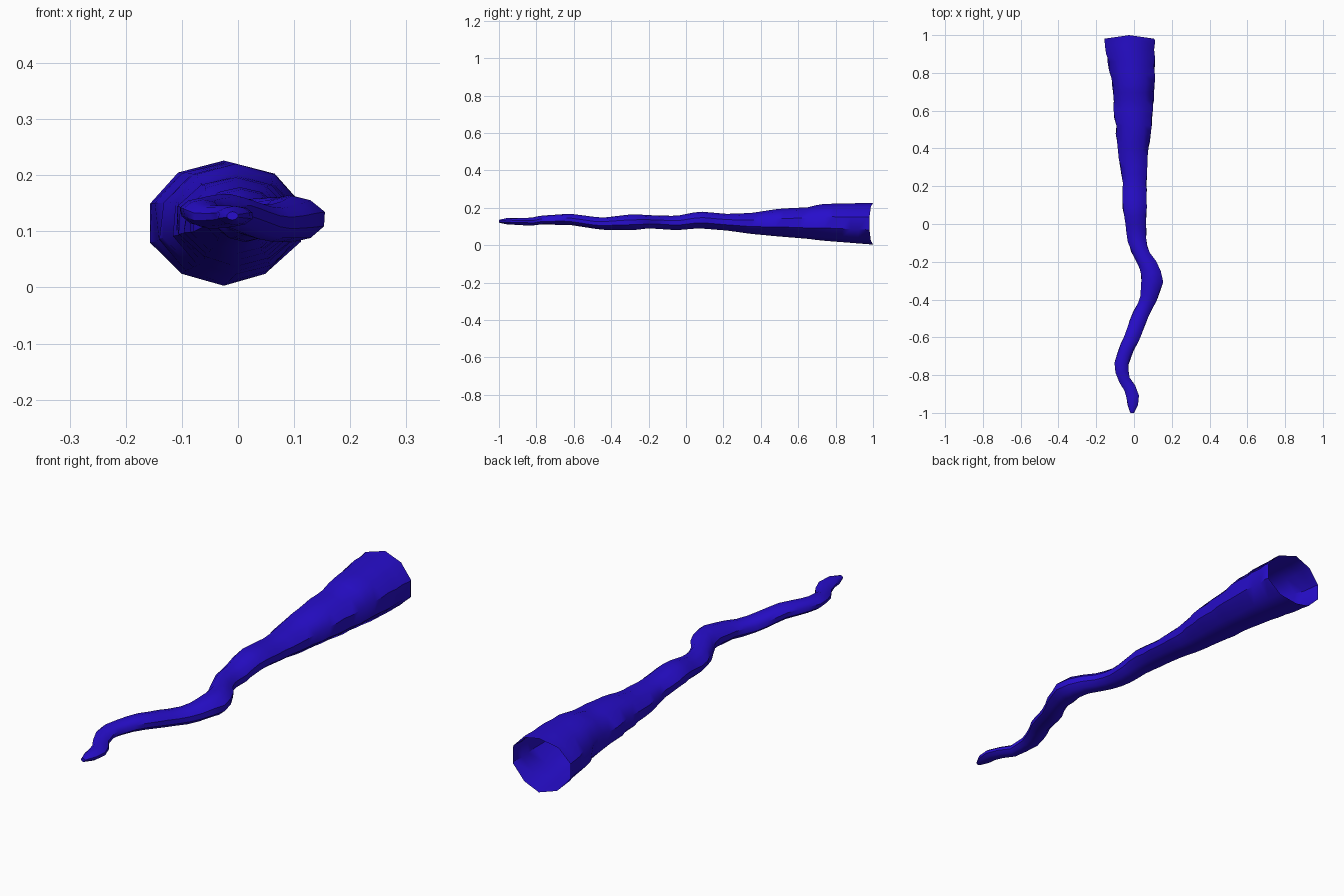
import bpy, bmesh, math, random
from mathutils import Vector

random.seed(4)
SIDES = 10
STEPS = 46

# Outline seen from above: (y, left edge, right edge)
PLAN = [(-1, -.02, .0), (-.98, -.033, .012), (-.93, -.035, .032), (-.88, -.05, .02),
        (-.82, -.088, -.022), (-.75, -.105, -.032), (-.68, -.088, -.008),
        (-.6, -.055, .035), (-.5, -.02, .073), (-.4, .03, .12), (-.3, .04, .154),
        (-.24, .035, .143), (-.17, -.005, .09), (-.1, -.03, .065), (.1, -.06, .065),
        (.25, -.062, .065), (.4, -.085, .077), (.6, -.105, .098), (.75, -.113, .105),
        (.9, -.145, .112), (1, -.157, .106)]

# Outline seen from the side: (y, underside, top)
SIDE = [(-1, .12, .135), (-.97, .112, .145), (-.83, .104, .146), (-.78, .11, .157),
        (-.62, .108, .168), (-.45, .082, .146), (-.28, .08, .166), (-.2, .09, .16),
        (-.05, .08, .156), (.07, .09, .18), (.22, .078, .167), (.35, .06, .172),
        (.5, .046, .195), (.65, .034, .202), (.72, .025, .22), (1, .003, .226)]


def sample(table, y):
    """Interpolate the two edges of an outline at y."""
    for a, b in zip(table, table[1:]):
        if y <= b[0]:
            t = max(0, (y - a[0]) / (b[0] - a[0]))
            return a[1] + (b[1] - a[1]) * t, a[2] + (b[2] - a[2]) * t
    return table[-1][1:]


def centre_x(y):
    return sum(sample(PLAN, y)) / 2


def ring(y, rim):
    """Cross-section points, turned square to the winding path."""
    left, right = sample(PLAN, y)
    low, high = sample(SIDE, y)
    d = .05
    lo, hi = max(y - d, -1), min(y + d, 1)
    tilt = 0 if rim else math.atan((centre_x(hi) - centre_x(lo)) / (hi - lo))
    half_w = (right - left) / 2 * math.cos(tilt) / math.cos(math.pi / SIDES)
    points = []
    for i in range(SIDES):
        a = math.tau * (i + .5) / SIDES
        u = half_w * math.cos(a) * (.92 if math.sin(a) < -.5 else 1)
        if not rim:
            u *= random.uniform(.95, 1.05)
        x = (left + right) / 2 + u * math.cos(tilt)
        yy = y - u * math.sin(tilt)
        # the open rim is scooped at the sides
        if rim:
            yy -= .02 * abs(math.cos(a))
        z = (low + high) / 2 + (high - low) / 2 * math.sin(a)
        points.append(Vector((x, max(-1, min(1, yy)), z)))
    return points


cube = bpy.data.objects.get("Cube")
if cube:
    bpy.data.objects.remove(cube)

# Winding tapered tube, open at the wide back end
bm = bmesh.new()
loops = []
for k in range(STEPS + 1):
    y = -1 + 2 * k / STEPS
    loops.append([bm.verts.new(p) for p in ring(y, k == STEPS)])
for a, b in zip(loops, loops[1:]):
    for i in range(SIDES):
        j = (i + 1) % SIDES
        bm.faces.new((a[i], a[j], b[j], b[i]))
# Closed narrow tip
bm.faces.new(loops[0])
bmesh.ops.recalc_face_normals(bm, faces=bm.faces)

mesh = bpy.data.meshes.new("winding_tube")
bm.to_mesh(mesh)
bm.free()
tube = bpy.data.objects.new("winding_tube", mesh)
bpy.context.collection.objects.link(tube)

# Deep blue surface
blue = bpy.data.materials.new("deep_blue")
blue.use_nodes = True
colour = (.02, .004, .6, 1)
blue.diffuse_color = colour
blue.node_tree.nodes["Principled BSDF"].inputs["Base Color"].default_value = colour
mesh.materials.append(blue)

bpy.context.view_layer.objects.active = tube
tube.select_set(True)
bpy.ops.object.shade_smooth_by_angle(angle=math.radians(40))
